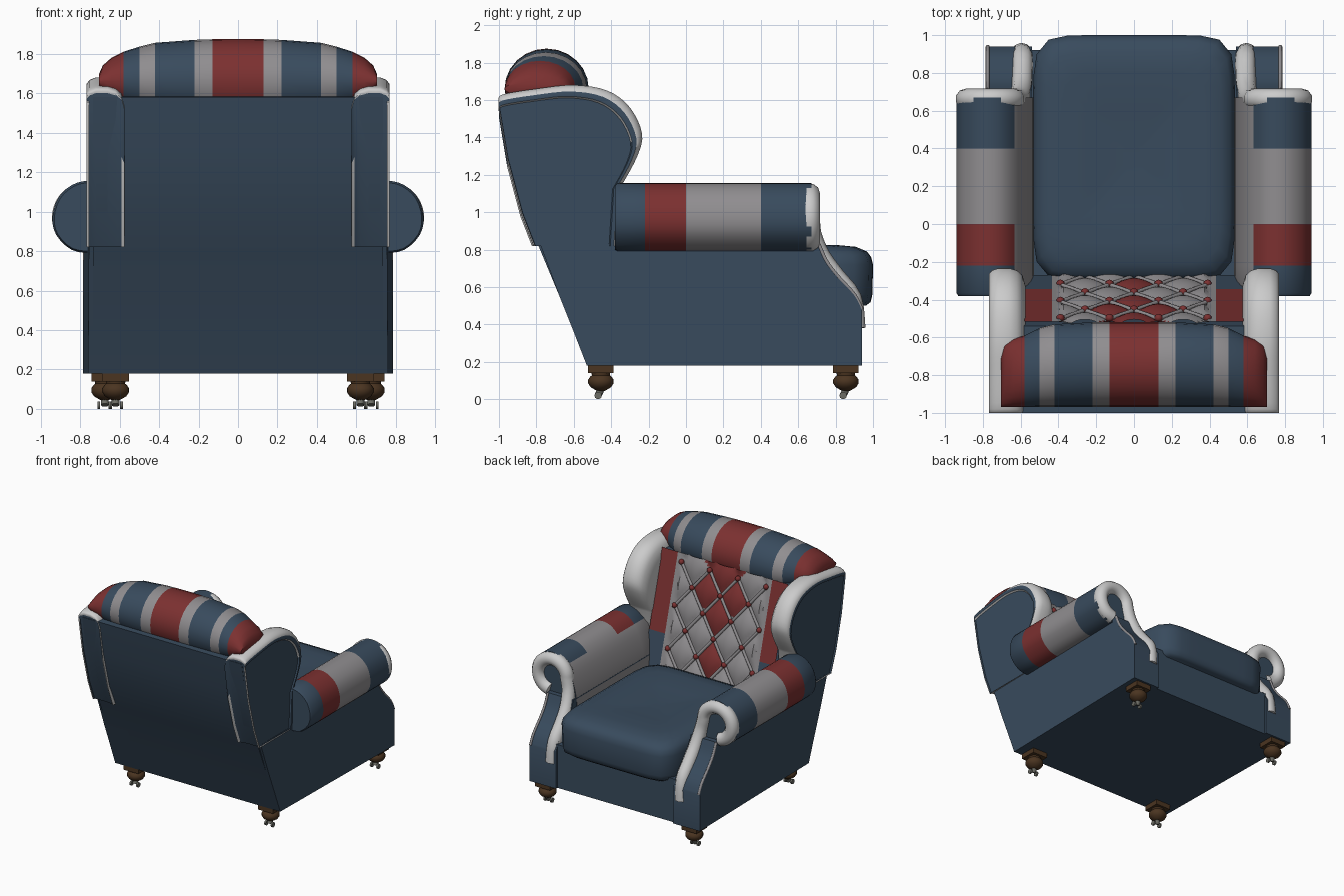
import bpy, bmesh, math
from mathutils import Vector

if "Cube" in bpy.data.objects:
    bpy.data.objects.remove(bpy.data.objects["Cube"])

COLORS = {"blue": (.04, .07, .11), "red": (.2, .03, .03), "pale": (.28, .27, .28),
          "wood": (.07, .035, .015), "metal": (.15, .15, .13)}
MATS = {}
for key, rgb in COLORS.items():
    MATS[key] = bpy.data.materials.new(key)
    MATS[key].diffuse_color = (*rgb, 1)


def finish(name, bm, mat):
    """mat: None, a colour name, or a function of face centre and normal."""
    bmesh.ops.recalc_face_normals(bm, faces=bm.faces)
    me = bpy.data.meshes.new(name)
    fn = mat if callable(mat) else (lambda c, n: mat)
    slots = []
    for f in bm.faces:
        key = fn(f.calc_center_median(), f.normal)
        if key not in slots:
            slots.append(key)
            me.materials.append(MATS.get(key))
        f.material_index = slots.index(key)
    bm.to_mesh(me)
    bm.free()
    ob = bpy.data.objects.new(name, me)
    bpy.context.collection.objects.link(ob)
    return ob


def loft(name, rings, mat=None):
    bm = bmesh.new()
    vs = [[bm.verts.new(p) for p in r] for r in rings]
    n = len(rings[0])
    for a, b in zip(vs, vs[1:]):
        for i in range(n):
            j = (i + 1) % n
            bm.faces.new((a[i], a[j], b[j], b[i]))
    bm.faces.new(vs[0])
    bm.faces.new(vs[-1])
    return finish(name, bm, mat)


def prism(name, profile, x0, x1, mat=None):
    return loft(name, [[(x, y, z) for y, z in profile] for x in (x0, x1)], mat)


def smooth(pts, n=4):
    """Open Catmull-Rom curve through the points."""
    p = [Vector(q) for q in pts]
    p = [p[0]] + p + [p[-1]]
    out = []
    for a, b, c, d in zip(p, p[1:], p[2:], p[3:]):
        for k in range(n):
            t = k / n
            out.append(.5 * (2 * b + (c - a) * t + (2 * a - 5 * b + 4 * c - d) * t * t
                             + (3 * b - a - 3 * c + d) * t ** 3))
    return out + [p[-1]]


def tubes(name, paths, radius, mat=None):
    cu = bpy.data.curves.new(name, 'CURVE')
    cu.dimensions = '3D'
    cu.bevel_depth, cu.bevel_resolution, cu.use_fill_caps = radius, 3, True
    for path in paths:
        sp = cu.splines.new('POLY')
        sp.points.add(len(path) - 1)
        for q, p in zip(sp.points, path):
            q.co = (*p, 1)
    if mat:
        cu.materials.append(MATS[mat])
    ob = bpy.data.objects.new(name, cu)
    bpy.context.collection.objects.link(ob)
    bpy.ops.object.select_all(action='DESELECT')
    ob.select_set(True)
    bpy.context.view_layer.objects.active = ob
    bpy.ops.object.convert(target='MESH')


# Base and reclined back
prism("base", [(-.53, .18), (.92, .18), (.92, .54), (-.6, .54)], -.6, .6, "blue")
rear = [(-.53, .18), (-.6, .36), (-.68, .56), (-.78, .8), (-.87, 1), (-.95, 1.3), (-1, 1.58)]
prism("back", rear + [(-.54, 1.6), (-.32, .75), (-.3, .18)], -.735, .735, "blue")

# Seat cushion: rounded-rectangle rings
def cushion_ring(z, s):
    ring = []
    for i in range(48):
        a = 2 * math.pi * (i + .5) / 48
        c, d = math.cos(a), math.sin(a)
        r = (abs(c) ** 8 + abs(d) ** 8) ** (-1 / 8)
        ring.append((.535 * s * r * c, .35 + .65 * s * r * d, z))
    return ring

loft("seat_cushion", [cushion_ring(*q) for q in (
    (.5, .94), (.52, .98), (.56, .995), (.72, 1), (.76, .985), (.79, .95), (.815, .86),
    (.825, .7), (.81, .4), (.80, .1))], "blue")

# Headrest bolster with flag stripes
def stripes(c, n):
    x = abs(c.x)
    return "red" if x < .13 or x > .58 else "pale" if x < .22 or .42 < x < .5 else "blue"

half = [(0, .225, .215), (.13, .225, .213), (.22, .225, .21), (.42, .22, .195), (.5, .21, .175),
        (.58, .19, .15), (.64, .18, .12), (.685, .165, .08), (.705, .13, .035)]
stations = [(-x, a, b) for x, a, b in half[:0:-1]] + half
loft("headrest", [[(x, -.97 + a + a * math.cos(t * math.pi / 12),
                    1.66 + b * math.sin(t * math.pi / 12))
                   for t in range(24)] for x, a, b in stations], stripes)

# Buttoned inner back: quilted grid, fold lines and buttons
DX, DT, Z0, ZH = .13, .185, .74, .88

def on_back(x, t, h=0):
    return Vector((x, -.29 - .245 * t + h * .96, Z0 + ZH * t + h * .27))

def quilt(c, n):
    t = (c.z - Z0) / ZH
    if abs(c.x) > .43:
        return "red" if t > .3 else "blue"
    u, v = math.floor((c.x / DX + t / DT) / 2), math.floor((c.x / DX - t / DT) / 2)
    k = abs(u + v + 1)
    return "red" if k == 0 or (k == 1 and t > .6) else "pale"

bm = bmesh.new()
NX, NT = 56, 40
grid = []
for j in range(NT + 1):
    row = []
    for i in range(NX + 1):
        x, t = -.58 + 1.16 * i / NX, j / NT
        u, v = (x / DX + t / DT) / 2, (x / DX - t / DT) / 2
        h = .04 * math.sqrt(abs(math.sin(math.pi * u) * math.sin(math.pi * v)))
        row.append(bm.verts.new(on_back(x, t, h if abs(x) < 3 * DX else .02)))
    grid.append(row)
for j in range(NT):
    for i in range(NX):
        bm.faces.new((grid[j][i], grid[j][i + 1], grid[j + 1][i + 1], grid[j + 1][i]))
finish("tufted_back", bm, quilt)

nodes = [(i, j) for i in range(-3, 4) for j in range(0, 6) if (i + j) % 2 == 0]
folds = [[on_back(i * DX, j * DT, .015), on_back((i + d) * DX, (j + 1) * DT, .015)]
         for i, j in nodes for d in (-1, 1) if (i + d, j + 1) in nodes]
tubes("tuft_folds", folds, .012, "pale")
bm = bmesh.new()
for i, j in nodes:
    b = bmesh.ops.create_uvsphere(bm, u_segments=10, v_segments=6, radius=.022)
    bmesh.ops.translate(bm, verts=b["verts"], vec=on_back(i * DX, j * DT, .02))
finish("tuft_buttons", bm, "red")

# Shared outlines for the mirrored sides
front_s = [tuple(p) for p in smooth([(.94, .48), (.9, .56), (.81, .66), (.75, .74), (.71, .83)])]
side_outline = [(-.53, .18), (.94, .18)] + front_s + [(-.78, .83), (-.68, .56), (-.6, .36)]
wing_outline = [(-.8, .82), (-.87, 1), (-.95, 1.3)] + [tuple(p) for p in smooth(
    [(-1, 1.6), (-.98, 1.63), (-.8, 1.66), (-.6, 1.68), (-.42, 1.65), (-.3, 1.56),
     (-.235, 1.42), (-.26, 1.3), (-.34, 1.15)])] + [(-.36, .82)]

def side_x(y):
    return .757 + .017 * (y + .7)

arm_section = [tuple(p) for p in smooth(
    [(.74, .79), (.84, .805), (.92, .88), (.94, .97), (.91, 1.07), (.84, 1.135), (.76, 1.155),
     (.68, 1.13), (.61, 1.05), (.56, .92), (.535, .78), (.53, .6)], 3)] + [(.74, .6)]

def arm_color(c, n):
    if abs(n.y) > .9:
        return "blue"
    if abs(c.x) < .63:
        return "pale"
    return "blue" if c.y < -.24 or c.y > .42 else "red" if c.y < 0 else "pale"

for s, side in ((1, "right"), (-1, "left")):
    loft(side + "_side_panel", [[(s * .54, y, z) for y, z in side_outline],
                                [(s * side_x(y), y, z) for y, z in side_outline]], "blue")

    # Wing with rounded pale edge, blue outer face and rear edge
    def wing_color(c, n):
        outer = n.x * s > .95 and abs(c.x) > .755
        return "blue" if outer or (n.y < -.8 and c.z < 1.58) else None

    rings = [[(s * x, -1 + (y + 1) * k, .82 + (z - .82) * k) for y, z in wing_outline]
             for x, k in ((.756, .92), (.768, .93), (.768, .96), (.752, .985), (.72, 1), (.66, 1),
                          (.62, .985), (.59, .95), (.575, .88))]
    loft(side + "_wing", rings, wing_color)

    # Rolled arm, coloured in bands along its length
    loft(side + "_arm", [[(s * (.75 + (x - .75) * k), y, .95 + (z - .95) * k)
                          for x, z in arm_section]
                         for y, k in ((-.38, .95), (-.365, 1), (-.22, 1), (0, 1), (.2, 1),
                                      (.4, 1), (.67, 1))], arm_color)

    # Pale scroll trim round the arm front and down its inner edge
    arc = [(.76 + .13 * math.cos(math.radians(a)), .662, .97 + .13 * math.sin(math.radians(a)))
           for a in range(-80, 181, 20)]
    down = [(.61, .67, .88), (.595, .72, .76), (.59, .80, .65), (.59, .885, .54), (.595, .905, .38)]
    tubes(side + "_arm_trim", [[(s * x, y, z) for x, y, z in smooth(arc + down, 3)]], .055)
    tubes(side + "_piping", [[(s * .775, y, z) for y, z in front_s]], .01, "pale")

    # Feet: square block, turned bun and twin-wheel caster
    for end, fx, fy in (("rear", .62, -.455), ("front", .675, .855)):
        foot = [[(s * fx + a * .068, fy + b * .068, z)
                 for a, b in ((-1, -1), (1, -1), (1, 1), (-1, 1))] for z in (.14, .185)]
        loft(f"{end}_{side}_foot_block", foot, "wood")
        turned = [(.14, .05), (.128, .048), (.12, .058), (.105, .068), (.085, .068),
                  (.065, .055), (.052, .034), (.045, .02)]
        loft(f"{end}_{side}_foot_bun", [[(s * fx + r * math.cos(k * math.pi / 10),
             fy + r * math.sin(k * math.pi / 10), z) for k in range(20)] for z, r in turned], "wood")
        tubes(f"{end}_{side}_caster",
              [[(s * fx + d - .007, fy - .015, .02), (s * fx + d + .007, fy - .015, .02)]
               for d in (-.03, .03)]
              + [[(s * fx, fy, .05), (s * fx, fy - .015, .02)]], .02, "metal")

# Smooth shading with crisp edges
bpy.ops.object.select_all(action='SELECT')
bpy.context.view_layer.objects.active = bpy.data.objects["base"]
bpy.ops.object.shade_smooth_by_angle(angle=math.radians(40))

for m in bpy.data.materials:
    if m.users and not m.is_grease_pencil:
        m.use_nodes = True
        m.node_tree.nodes["Principled BSDF"].inputs["Base Color"].default_value = m.diffuse_color
